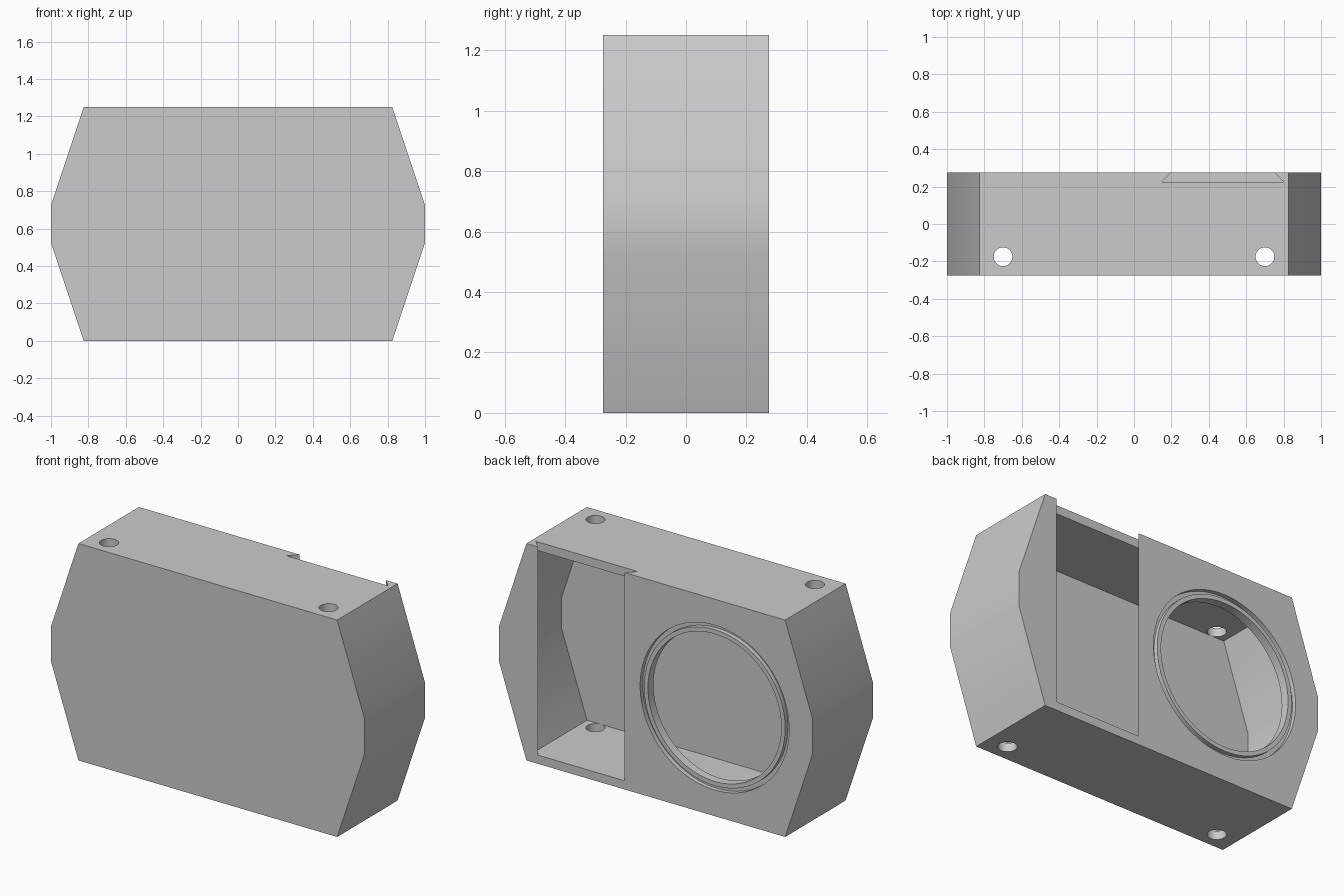
import bpy
import bmesh
from math import pi
from mathutils import Matrix, Vector

cube = bpy.data.objects.get("Cube")
if cube:
    bpy.data.objects.remove(cube, do_unlink=True)

HEIGHT, HALF_DEPTH, WALL = 1.25, 0.275, 0.05
LENS_CENTRE = Vector((-0.375, 0, HEIGHT / 2))

grey = bpy.data.materials.new("light_grey")
grey.use_nodes = True
grey.diffuse_color = (0.6, 0.6, 0.6, 1)
grey.node_tree.nodes["Principled BSDF"].inputs["Base Color"].default_value = (0.6, 0.6, 0.6, 1)


def finish(name, bm):
    bmesh.ops.recalc_face_normals(bm, faces=bm.faces)
    mesh = bpy.data.meshes.new(name)
    bm.to_mesh(mesh)
    bm.free()
    mesh.materials.append(grey)
    obj = bpy.data.objects.new(name, mesh)
    bpy.context.collection.objects.link(obj)
    return obj


def prism(name, points, offset):
    """Extrude a closed outline along an offset."""
    bm = bmesh.new()
    face = bm.faces.new([bm.verts.new(p) for p in points])
    result = bmesh.ops.extrude_face_region(bm, geom=[face], use_keep_orig=True)
    moved = [v for v in result["geom"] if isinstance(v, bmesh.types.BMVert)]
    bmesh.ops.translate(bm, verts=moved, vec=offset)
    return finish(name, bm)


def cylinder(name, radius, depth, centre, sides, rotation=Matrix()):
    bm = bmesh.new()
    bmesh.ops.create_cone(bm, cap_ends=True, segments=sides, radius1=radius, radius2=radius,
                          depth=depth, matrix=Matrix.Translation(centre) @ rotation)
    return finish(name, bm)


def ring(name, inner, outer, y0, y1, centre, sides):
    """Spin a small rectangle about the y axis."""
    bm = bmesh.new()
    corners = [(inner, y0), (outer, y0), (outer, y1), (inner, y1)]
    verts = [bm.verts.new(centre + Vector((r, y, 0))) for r, y in corners]
    edges = [bm.edges.new((verts[i - 1], verts[i])) for i in range(4)]
    bmesh.ops.spin(bm, geom=verts + edges, cent=centre, axis=(0, 1, 0),
                   angle=2 * pi, steps=sides, use_merge=True)
    bmesh.ops.remove_doubles(bm, verts=bm.verts, dist=0.0001)
    return finish(name, bm)


def hexa_outline(half_end, half_mid, low, bend, y):
    """Eight-sided front outline, symmetric left to right and top to bottom."""
    right = [(half_end, low), (half_mid, bend),
             (half_mid, HEIGHT - bend), (half_end, HEIGHT - low)]
    outline = right + [(-x, z) for x, z in reversed(right)]
    return [(x, y, z) for x, z in outline]


# Outer body
body = prism("housing", hexa_outline(0.825, 1.0, 0, 0.525, -HALF_DEPTH), (0, 2 * HALF_DEPTH, 0))

# Hollow interior
inner = HALF_DEPTH - WALL
cutters = [prism("cavity_cutter", hexa_outline(0.789, 0.95, WALL, 0.533, -inner),
                 (0, 2 * inner, 0))]

# Dovetail slot for the sliding hatch, open at the top
slot = [(0.15, inner), (0.8, inner), (0.75, HALF_DEPTH), (0.75, 0.35),
        (0.2, 0.35), (0.2, HALF_DEPTH)]
cutters.append(prism("slot_cutter", [(x, y, WALL) for x, y in slot], (0, 0, HEIGHT)))

# Round opening and the groove around it
facing_back = Matrix.Rotation(pi / 2, 4, 'X')
cutters.append(cylinder("opening_cutter", 0.425, 0.3, LENS_CENTRE + Vector((0, HALF_DEPTH, 0)),
                        96, facing_back))
cutters.append(ring("groove_cutter", 0.45, 0.475, HALF_DEPTH - 0.025, 0.35, LENS_CENTRE, 96))

# Screw holes through top and bottom
for x in (-0.7, 0.7):
    cutters.append(cylinder("screw_hole_cutter", 0.05, 2, (x, -0.175, HEIGHT / 2), 48))

bpy.context.view_layer.objects.active = body
for cutter in cutters:
    mod = body.modifiers.new(cutter.name, 'BOOLEAN')
    mod.operation = 'DIFFERENCE'
    mod.solver = 'EXACT'
    mod.object = cutter
    bpy.ops.object.modifier_apply(modifier=mod.name)
    bpy.data.objects.remove(cutter, do_unlink=True)

# Smooth the gentle bends and round walls, keep the corners crisp
for obj in bpy.context.selected_objects:
    obj.select_set(False)
body.select_set(True)
bpy.ops.object.shade_smooth_by_angle()
